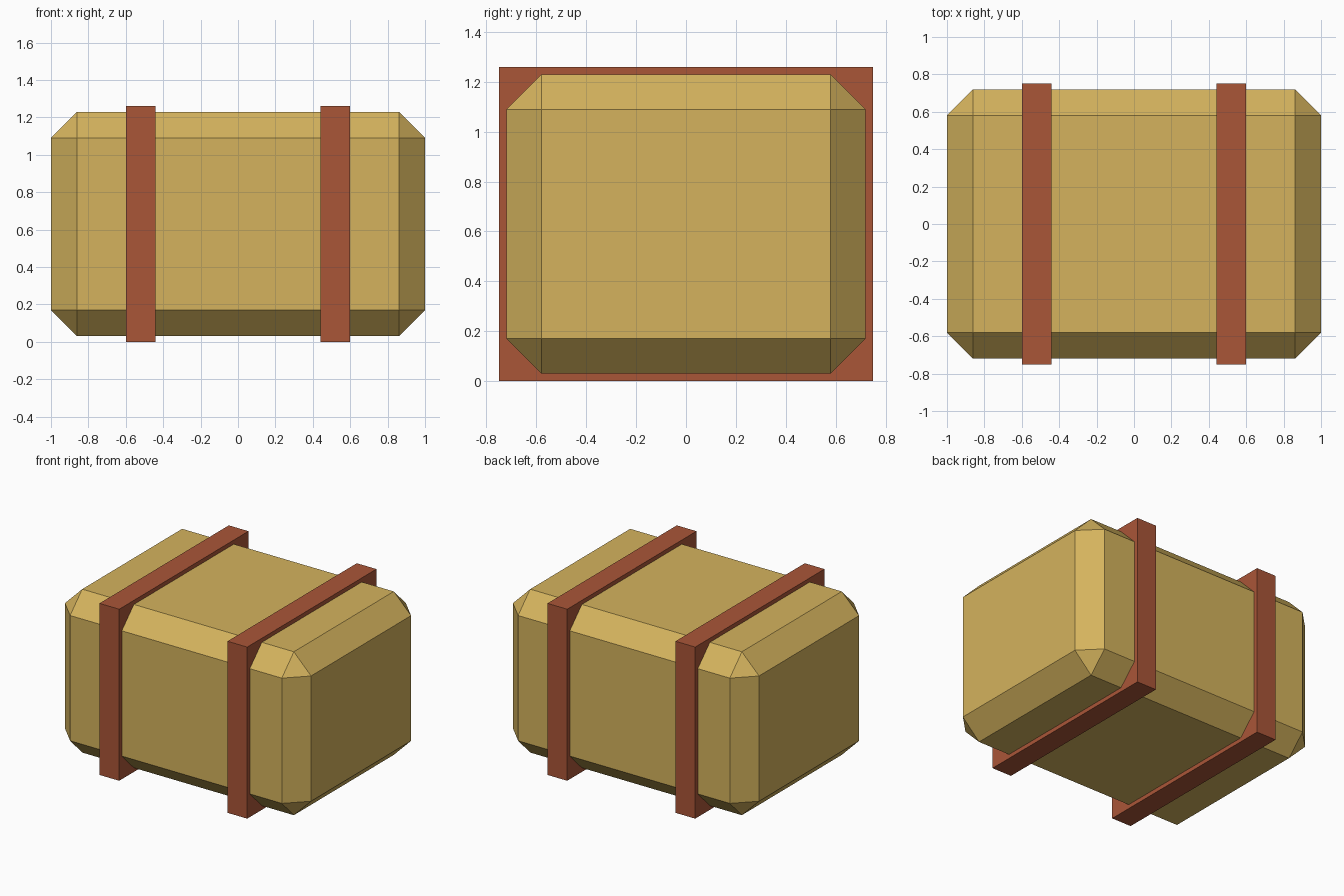
import bpy

default = bpy.data.objects.get("Cube")
if default:
    bpy.data.objects.remove(default, do_unlink=True)


def make_material(name, rgb):
    mat = bpy.data.materials.new(name)
    mat.use_nodes = True
    mat.diffuse_color = (*rgb, 1)
    mat.node_tree.nodes["Principled BSDF"].inputs["Base Color"].default_value = (*rgb, 1)
    return mat


def make_box(name, size, centre, mat):
    bpy.ops.mesh.primitive_cube_add(size=1, location=centre)
    obj = bpy.context.object
    obj.name = name
    obj.scale = size
    bpy.ops.object.transform_apply(location=False, rotation=False, scale=True)
    obj.data.materials.append(mat)
    return obj


straw = make_material("straw_yellow", (0.66, 0.45, 0.11))
leather = make_material("red_brown", (0.40, 0.092, 0.039))

# Bale with flat chamfers on every edge
bale = make_box("bale", (2.0, 1.44, 1.2), (0, 0, 0.63), straw)
chamfer = bale.modifiers.new("chamfer", "BEVEL")
chamfer.width = 0.14
chamfer.segments = 1
chamfer.limit_method = "NONE"

# Two straps wrapped round the bale
for side, x in (("left", 0.52), ("right", -0.52)):
    make_box(side + "_strap", (0.16, 1.5, 1.26), (x, 0, 0.63), leather)
